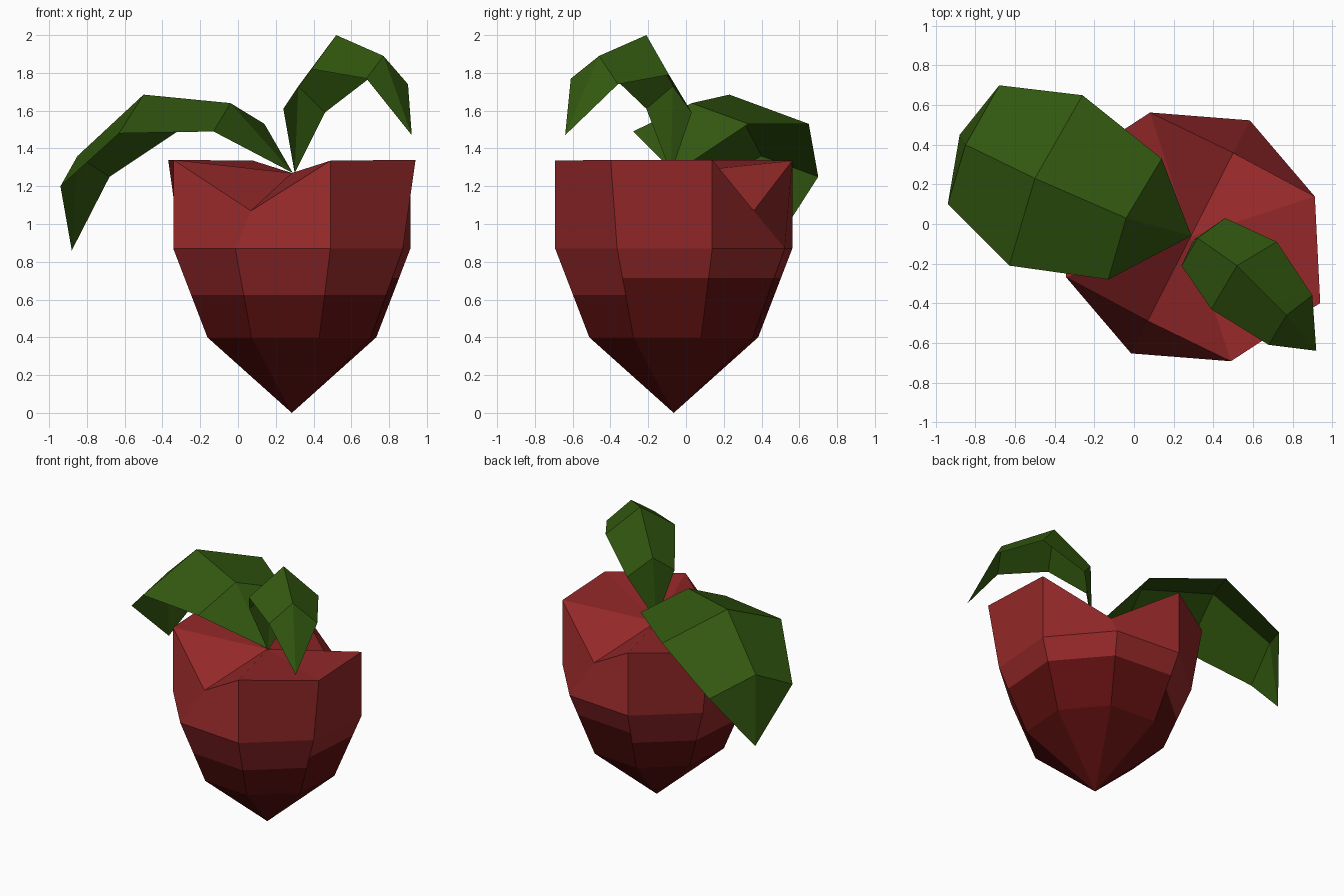
import bpy, bmesh, math
from mathutils import Vector

if "Cube" in bpy.data.objects:
    bpy.data.objects.remove(bpy.data.objects["Cube"])


def material(name, rgb):
    m = bpy.data.materials.new(name)
    m.diffuse_color = (*rgb, 1)
    m.use_nodes = True
    m.node_tree.nodes["Principled BSDF"].inputs["Base Color"].default_value = m.diffuse_color
    return m


RED = material("red skin", (0.296, 0.021, 0.022))
DARK = material("dark red root", (0.112, 0.005, 0.005))
GREEN = material("leaf green", (0.033, 0.100, 0.005))


def add_object(name, bm, mats):
    me = bpy.data.meshes.new(name)
    bm.to_mesh(me)
    bm.free()
    for m in mats:
        me.materials.append(m)
    ob = bpy.data.objects.new(name, me)
    bpy.context.collection.objects.link(ob)
    return ob


# Root: eight-sided rings around an off-centre axis, with two notches in the rim
CX, CY = 0.285, -0.065


def ring(bm, radii, heights):
    out = []
    for k in range(8):
        a = math.radians(18 + 45 * k)
        r, z = radii[k % 4], heights[k % 4]
        out.append(bm.verts.new((CX + r * math.cos(a), CY + r * math.sin(a), z)))
    return out


bm = bmesh.new()
tip = bm.verts.new((CX, CY, 0))
crown = bm.verts.new((CX, CY, 1.27))
rings = [ring(bm, [0.47] * 4, [0.40] * 4),
         ring(bm, [0.66] * 4, [0.87] * 4),
         ring(bm, [0.66, 0.476, 0.66, 0.735], [1.34, 1.07, 1.335, 1.34])]
for k in range(8):
    n = (k + 1) % 8
    bm.faces.new((tip, rings[0][n], rings[0][k]))
    for lo, hi in zip(rings, rings[1:]):
        bm.faces.new((lo[k], lo[n], hi[n], hi[k]))
    bm.faces.new((rings[2][k], rings[2][n], crown))

# Colour line: lower at the front and left, higher at the right and back
for z in (0.625, 0.715):
    bmesh.ops.bisect_plane(bm, geom=bm.verts[:] + bm.edges[:] + bm.faces[:],
                           plane_co=(0, 0, z), plane_no=(0, 0, 1))
for f in bm.faces:
    c = f.calc_center_median()
    angle = math.degrees(math.atan2(c.y - CY, c.x - CX))
    limit = 0.715 if -27 < angle < 108 else 0.625
    f.material_index = 1 if c.z < limit else 0
bmesh.ops.recalc_face_normals(bm, faces=bm.faces[:])
add_object("root", bm, [RED, DARK])


# Leaves: a folded sheet with a midrib and two edges, pointed at both ends
def leaf(name, rib, left, right):
    bm = bmesh.new()
    m, a, b = ([bm.verts.new(p) for p in pts] for pts in (rib, left, right))
    for side, flip in ((a, False), (b, True)):
        faces = [(m[0], side[0], m[1])]
        faces += [(m[i + 1], side[i], side[i + 1], m[i + 2]) for i in range(2)]
        faces.append((m[3], side[2], m[4]))
        for f in faces:
            bm.faces.new(f[::-1] if flip else f)
    # upper surface faces up
    bm.normal_update()
    if sum((f.normal.z * f.calc_area() for f in bm.faces)) < 0:
        bmesh.ops.reverse_faces(bm, faces=bm.faces[:])
    add_object(name, bm, [GREEN])


leaf("large_leaf",
     [(0.29, -0.06, 1.27), (-0.04, 0.03, 1.64), (-0.50, 0.23, 1.685),
      (-0.85, 0.40, 1.36), (-0.88, 0.45, 0.86)],
     [(0.14, 0.33, 1.53), (-0.26, 0.65, 1.53), (-0.68, 0.70, 1.25)],
     [(-0.13, -0.28, 1.49), (-0.63, -0.21, 1.48), (-0.94, 0.10, 1.20)])
leaf("small_leaf",
     [(0.30, -0.08, 1.27), (0.32, -0.07, 1.73), (0.52, -0.21, 2.0),
      (0.77, -0.46, 1.89), (0.92, -0.64, 1.47)],
     [(0.46, 0.03, 1.59), (0.72, -0.09, 1.79), (0.90, -0.36, 1.74)],
     [(0.24, -0.21, 1.61), (0.39, -0.43, 1.82), (0.68, -0.61, 1.77)])
